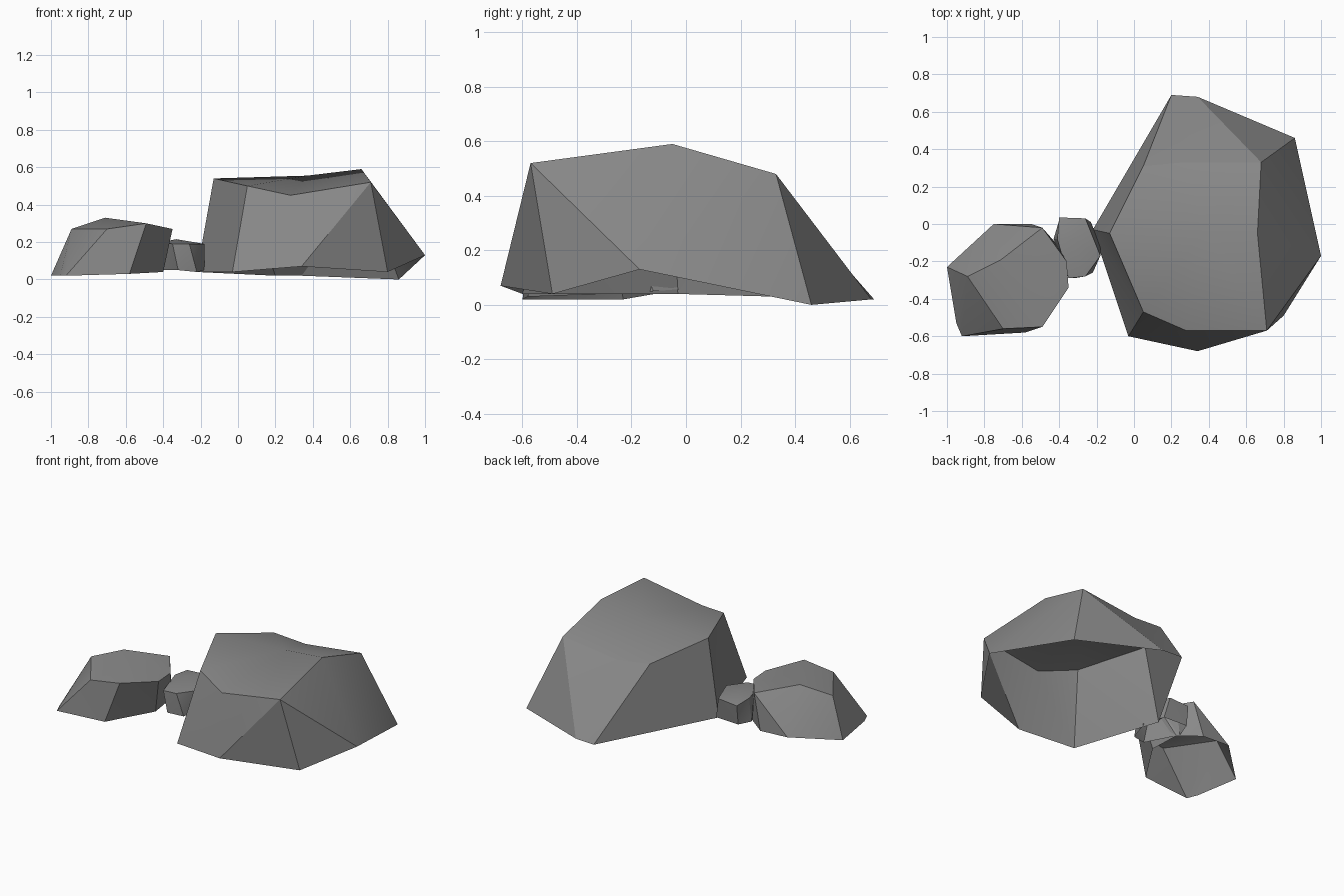
import bpy
import bmesh
import math

if "Cube" in bpy.data.objects:
    bpy.data.objects.remove(bpy.data.objects["Cube"], do_unlink=True)

stone = bpy.data.materials.new("stone_grey")
stone.use_nodes = True
stone.diffuse_color = (0.25, 0.25, 0.25, 1)
stone.node_tree.nodes["Principled BSDF"].inputs["Base Color"].default_value = stone.diffuse_color


def make_rock(name, corners, facets):
    """Open-bottomed boulder shell: lettered corners, each facet a word of letters."""
    bm = bmesh.new()
    verts = {letter: bm.verts.new(point) for letter, point in corners.items()}
    for word in facets.split():
        bm.faces.new([verts[letter] for letter in word])
    bmesh.ops.triangulate(bm, faces=[f for f in bm.faces if len(f.verts) > 3])
    bmesh.ops.recalc_face_normals(bm, faces=bm.faces)
    # Shell has no floor, so make sure it faces outward
    if sum(f.normal.z * f.calc_area() for f in bm.faces) < 0:
        bmesh.ops.reverse_faces(bm, faces=bm.faces)
    mesh = bpy.data.meshes.new(name)
    bm.to_mesh(mesh)
    bm.free()
    mesh.materials.append(stone)
    rock = bpy.data.objects.new(name, mesh)
    bpy.context.collection.objects.link(rock)
    bpy.ops.object.select_all(action="DESELECT")
    rock.select_set(True)
    bpy.context.view_layer.objects.active = rock
    bpy.ops.object.shade_smooth_by_angle(angle=math.radians(25))
    return rock


# Big boulder: rim A-H, shoulder and crown after it
make_rock("big_boulder", {
    "A": (-.03, -.6, .04), "B": (.34, -.68, .07), "C": (.8, -.49, .04),
    "D": (1, -.17, .13), "E": (.86, .46, 0), "F": (.34, .68, .02),
    "G": (.2, .69, .02), "H": (-.22, -.03, .04),
    "R": (.05, -.47, .5), "N": (.28, -.57, .45), "P": (.71, -.57, .52),
    "Q": (.68, .33, .48), "U": (.05, .31, .455), "S": (-.13, -.05, .54),
    "T": (.66, -.05, .59), "M": (.37, -.03, .555), "V": (.27, .33, .43),
}, "ABNR BPN BCP CDP DTP DQT DEQ EFVQ FGUV GHSU HARS SRM RNM NPTM SMU MVU MTQV")

# Middle boulder: rim A-H, shoulder and peak after it
make_rock("middle_boulder", {
    "A": (-1, -.23, .02), "B": (-.95, -.53, .02), "C": (-.92, -.6, .02),
    "D": (-.58, -.58, .03), "E": (-.4, -.3, .04), "F": (-.42, -.1, .05),
    "G": (-.55, 0, .05), "H": (-.75, 0, .06),
    "P": (-.89, -.28, .27), "I": (-.7, -.56, .27), "J": (-.49, -.55, .3),
    "K": (-.35, -.34, .27), "L": (-.36, -.2, .27), "O": (-.49, -.02, .28),
    "T": (-.71, -.19, .33),
}, "ABP BCP CIP CDJI DEKJ EFLK FOL FGO GHTO HAPT PIT IJT JKT KLT LOT")

# Small stone bridging the two boulders: rim A-F, top after it
make_rock("small_stone", {
    "A": (-.43, -.08, .05), "B": (-.32, -.29, .05), "C": (-.22, -.26, .04),
    "D": (-.18, -.12, .05), "E": (-.23, .01, .06), "F": (-.4, .02, .06),
    "P": (-.41, -.08, .2), "I": (-.35, -.29, .19), "J": (-.26, -.28, .19),
    "K": (-.18, -.17, .19), "L": (-.26, .03, .2), "O": (-.4, .035, .19),
    "T": (-.33, -.08, .215),
}, "ABIP BCJI CDKJ DELK EFOL FAPO PIT IJT JKT KLT LOT OPT")
